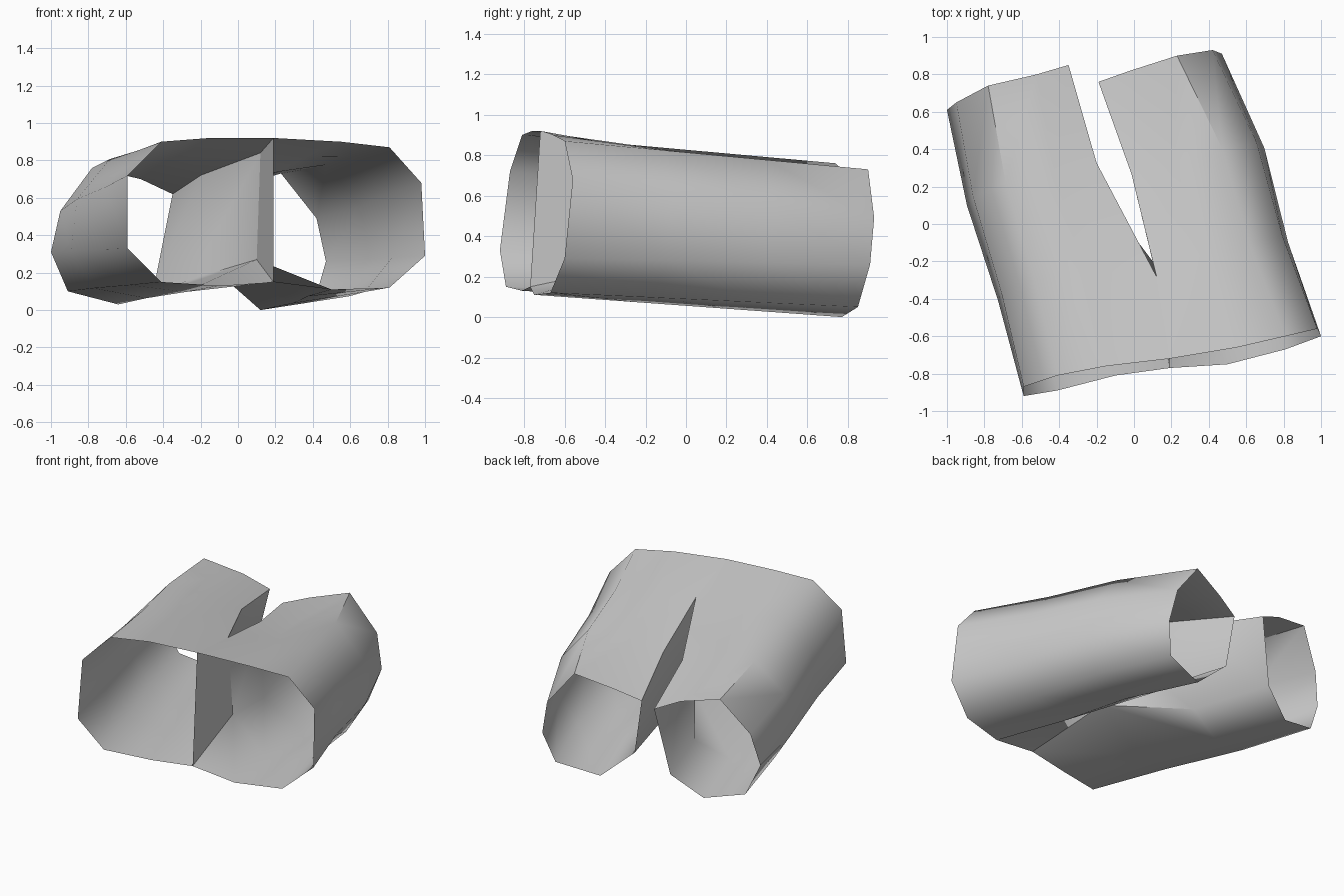
import bpy
import bmesh
import math
from mathutils import Vector

# Remove only the default cube
default_cube = bpy.data.objects.get("Cube")
if default_cube:
    bpy.data.objects.remove(default_cube, do_unlink=True)

# One plain cloth colour
cloth = bpy.data.materials.new("light_grey_cloth")
cloth.use_nodes = True
cloth_colour = (0.6, 0.6, 0.6, 1)
cloth.diffuse_color = cloth_colour
cloth.node_tree.nodes["Principled BSDF"].inputs["Base Color"].default_value = cloth_colour

# Centre strip at the waist and the crotch, shared by both legs
waist_top = (.19, -.72, .92)
waist_bottom = (.19, -.77, .15)
crotch_top = Vector((.12, -.28, .84))
crotch_bottom = Vector((.1, -.2, .27))

# Waist and hem outlines, each starting at the top of the inner side,
# running over the top to the outside and back underneath
right_waist = [waist_top, (-.15, -.76, .92), (-.41, -.81, .9), (-.59, -.87, .72),
               (-.59, -.92, .33), (-.41, -.89, .15), (-.1, -.81, .13), waist_bottom]
right_hem = [(-.35, .85, .62), (-.52, .8, .7), (-.78, .74, .76), (-.95, .65, .53),
             (-1, .61, .31), (-.91, .65, .1), (-.64, .72, .03), (-.44, .8, .17)]
left_waist = [waist_top, (.55, -.66, .9), (.81, -.6, .87), (.98, -.56, .68),
              (1, -.6, .29), (.81, -.67, .12), (.5, -.75, .11), waist_bottom]
left_hem = [(-.19, .76, .6), (-.02, .82, .66), (.23, .9, .73), (.42, .93, .49),
            (.47, .91, .26), (.41, .85, .05), (.12, .77, 0), (-.13, .75, .22)]


def blend_ring(start, end, amount, shift):
    """Return a ring part of the way along a leg, moved sideways."""
    offset = Vector((shift, 0, 0))
    return [Vector(a).lerp(Vector(b), amount) + offset for a, b in zip(start, end)]


def add_leg(mesh, waist, hem, knee_shift, flip, with_strip):
    """Skin four rings from the waist to the hem."""
    thigh = blend_ring(waist, hem, 1 / 3, 0)
    thigh[0], thigh[-1] = crotch_top, crotch_bottom
    knee = blend_ring(waist, hem, 2 / 3, knee_shift)
    rings = [[mesh.verts.new(point) for point in ring]
             for ring in (waist, thigh, knee, hem)]
    count = len(waist)
    for level, (near, far) in enumerate(zip(rings, rings[1:])):
        for i in range(count):
            j = (i + 1) % count
            # The strip between the legs is a single sheet
            if level == 0 and j == 0 and not with_strip:
                continue
            corners = [near[i], near[j], far[j], far[i]]
            mesh.faces.new(corners[::-1] if flip else corners)


# Both legs in one welded sheet of cloth, open at the waist and hems
bm = bmesh.new()
add_leg(bm, right_waist, right_hem, -.03, True, True)
add_leg(bm, left_waist, left_hem, .05, False, False)
bmesh.ops.remove_doubles(bm, verts=bm.verts[:], dist=0.001)

mesh_data = bpy.data.meshes.new("short_trousers")
bm.to_mesh(mesh_data)
bm.free()
mesh_data.materials.append(cloth)

trousers = bpy.data.objects.new("short_trousers", mesh_data)
bpy.context.collection.objects.link(trousers)

# Soft folds with the hard creases kept
bpy.ops.object.select_all(action="DESELECT")
trousers.select_set(True)
bpy.context.view_layer.objects.active = trousers
bpy.ops.object.shade_smooth_by_angle(angle=math.radians(60))
